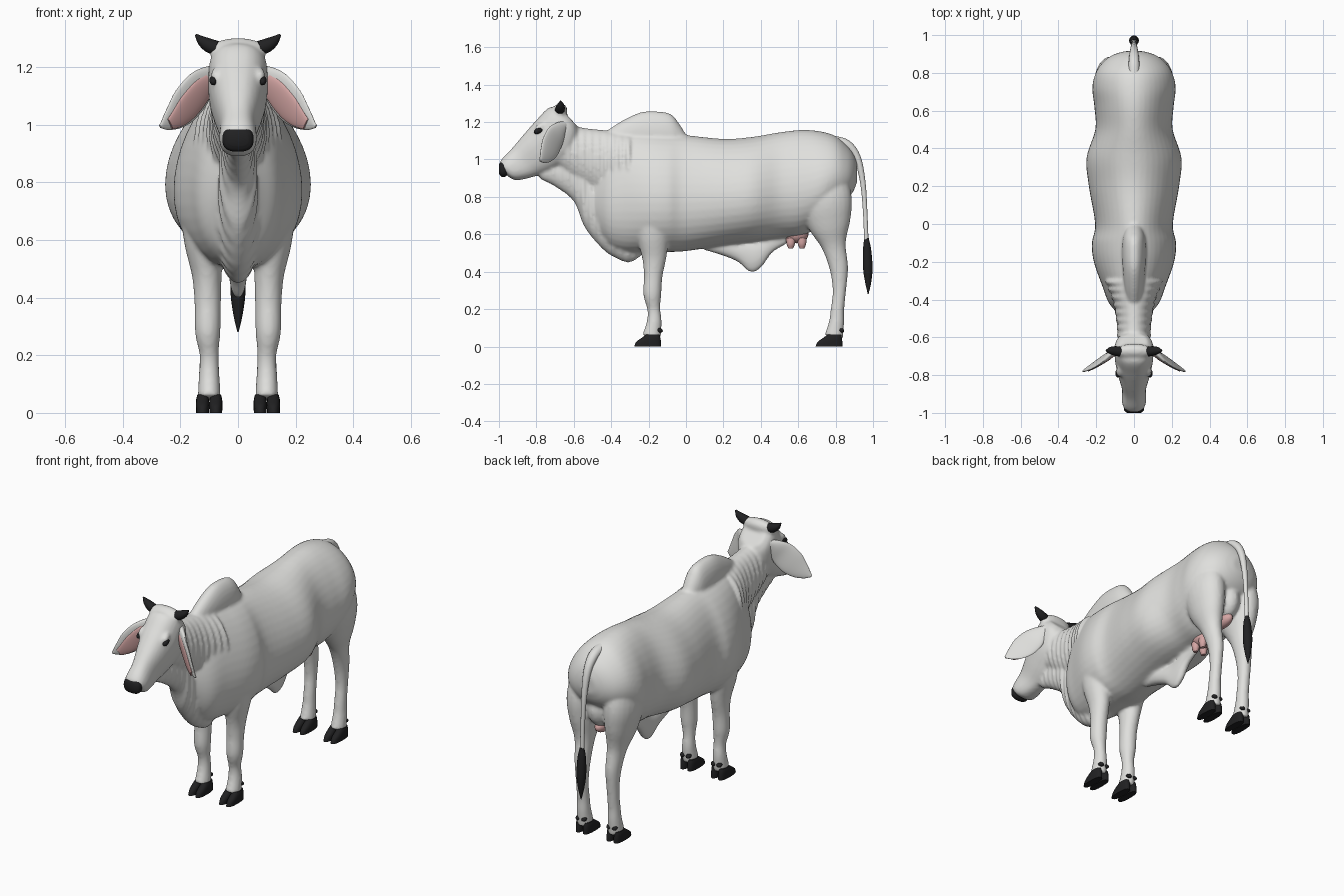
import bpy, bmesh, math
from mathutils import Vector, Matrix

old = bpy.data.objects.get("Cube")
if old:
    bpy.data.objects.remove(old)


def material(name, color):
    m = bpy.data.materials.new(name)
    m.use_nodes = True
    m.diffuse_color = (*color, 1)
    bsdf = m.node_tree.nodes["Principled BSDF"]
    bsdf.inputs["Base Color"].default_value = (*color, 1)
    bsdf.inputs["Roughness"].default_value = 0.7
    return m


HIDE = material("pale hide", (0.74, 0.74, 0.72))
PINK = material("pink skin", (0.66, 0.38, 0.37))
BLACK = material("black horn", (0.015, 0.015, 0.016))
X, Y, Z = Vector((1, 0, 0)), Vector((0, 1, 0)), Vector((0, 0, 1))


def smooth_path(points, steps):
    """Catmull-Rom through tuples of any length."""
    pts = [Vector(p) for p in points]
    pts = [2 * pts[0] - pts[1]] + pts + [2 * pts[-1] - pts[-2]]
    out = []
    for a, b, c, d in zip(pts, pts[1:], pts[2:], pts[3:]):
        for i in range(steps):
            t = i / steps
            out.append(0.5 * (2 * b + (c - a) * t + (2 * a - 5 * b + 4 * c - d) * t * t
                              + (3 * b - a - 3 * c + d) * t ** 3))
    return out + [pts[-2]]


def loft(bm, points, side=X, axis=None, steps=5, sides=24, fold=0, power=1.0, sag=0):
    """Skin elliptical rings (x, y, z, side radius, depth radius) along a path."""
    path = smooth_path(points, steps)
    centres = [Vector(p[:3]) for p in path]
    rings = []
    for i, p in enumerate(path):
        t = axis or (centres[min(i + 1, len(path) - 1)] - centres[max(i - 1, 0)]).normalized()
        s = (side - t * side.dot(t)).normalized()
        n = t.cross(s)
        wave = 1 + fold * math.sin(p[1] * math.tau / 0.04)
        ring = []
        for k in range(sides):
            a = math.tau * k / sides
            c, d = math.cos(a), math.sin(a)
            c, d = (math.copysign(abs(v) ** power, v) for v in (c, d))
            c *= wave * (1 + sag * d)
            ring.append(bm.verts.new(centres[i] + s * c * max(p[3], 0.001)
                                     + n * d * max(p[4], 0.001)))
        rings.append(ring)
    for r, q in zip(rings, rings[1:]):
        for k in range(sides):
            j = (k + 1) % sides
            bm.faces.new((r[k], r[j], q[j], q[k]))
    bm.faces.new(rings[0][::-1])
    bm.faces.new(rings[-1])


def ball(bm, centre, radii, tilt=0):
    mat = Matrix.Translation(centre) @ Matrix.Rotation(tilt, 4, 'X') @ Matrix.Diagonal((*radii, 1))
    bmesh.ops.create_uvsphere(bm, u_segments=20, v_segments=12, radius=1, matrix=mat)


def finish(name, bm, mat):
    bmesh.ops.recalc_face_normals(bm, faces=bm.faces)
    me = bpy.data.meshes.new(name)
    bm.to_mesh(me)
    bm.free()
    me.materials.append(mat)
    ob = bpy.data.objects.new(name, me)
    bpy.context.collection.objects.link(ob)
    bpy.ops.object.select_all(action='DESELECT')
    ob.select_set(True)
    bpy.context.view_layer.objects.active = ob
    bpy.ops.object.shade_smooth_by_angle(angle=math.radians(50))
    return ob


def mirrored(points, s):
    return [(p[0] * s, *p[1:]) for p in points]


def centred(points):
    return [(0, *p) for p in points]


# Hide: trunk, neck, dewlap, head, hump and legs fused into one skin
skin = bmesh.new()
trunk = [(-.49, .80, .07, .15), (-.42, .80, .13, .26), (-.33, .82, .165, .32),
         (-.2, .82, .21, .32), (-.1, .82, .22, .315), (0, .82, .203, .31),
         (.2, .825, .236, .285), (.35, .84, .248, .28), (.5, .862, .202, .283),
         (.62, .875, .207, .283), (.72, .90, .218, .25), (.80, .93, .2, .195),
         (.86, .93, .16, .145), (.895, .93, .11, .1), (.915, .93, .05, .05)]
loft(skin, centred(trunk), axis=Y, sides=40, sag=0.17)
neck = [(-.3, .95, .15, .19), (-.42, .97, .108, .185), (-.52, 1.0, .092, .165),
        (-.62, 1.04, .085, .14), (-.7, 1.08, .08, .11)]
loft(skin, centred(neck), axis=Y, steps=14, sides=32, fold=0.06)
dewlap = [(-.78, .925, .03, .03), (-.7, .93, .045, .075), (-.6, .90, .055, .125),
          (-.54, .82, .065, .185), (-.45, .68, .07, .155), (-.38, .61, .07, .135),
          (-.3, .58, .06, .13), (-.22, .58, .04, .08)]
loft(skin, centred(dewlap), axis=Y, steps=10, fold=0.1)
head = [(-.62, 1.22, .07, .06), (-.65, 1.195, .1, .115), (-.705, 1.108, .102, .14),
        (-.785, 1.04, .084, .125), (-.862, .987, .064, .1), (-.924, .952, .065, .08),
        (-.954, .935, .058, .062), (-.968, .928, .03, .035)]
loft(skin, centred(head), axis=Vector((0, -.73, -.68)), power=0.85)
ball(skin, (0, -.675, 1.257), (.104, .04, .044), -0.5)
hump = [(-.43, 1.1, .035, .05), (-.34, 1.12, .05, .088), (-.24, 1.13, .06, .123),
        (-.15, 1.13, .064, .127), (-.08, 1.12, .06, .122), (-.035, 1.1, .048, .09),
        (0, 1.08, .035, .055), (.04, 1.07, .02, .03)]
loft(skin, centred(hump), axis=Y)
sheath = [(.1, .54, .02, .025), (.2, .53, .035, .045), (.28, .505, .034, .055),
          (.345, .48, .03, .083), (.40, .50, .028, .08), (.46, .55, .024, .05), (.54, .58, .02, .03)]
loft(skin, centred(sheath), axis=Y)
front_leg = [(.115, -.17, .85, .05, .08), (.117, -.17, .72, .08, .115), (.118, -.175, .6, .07, .09),
             (.108, -.17, .48, .052, .066),
             (.105, -.175, .38, .046, .05), (.105, -.18, .28, .044, .048), (.1, -.172, .2, .033, .035),
             (.1, -.17, .13, .036, .04), (.1, -.185, .05, .04, .05)]
hind_leg = [(.11, .72, .99, .06, .11), (.12, .745, .8, .09, .14), (.115, .765, .66, .076, .116),
            (.105, .79, .54, .05, .066), (.1, .817, .42, .04, .05), (.1, .82, .3, .033, .036),
            (.1, .81, .2, .033, .036), (.1, .805, .13, .036, .041), (.1, .79, .05, .04, .05)]
for s in (1, -1):
    loft(skin, mirrored(front_leg, s))
    loft(skin, mirrored(hind_leg, s))
    ball(skin, (s * .078, -.78, 1.17), (.016, .035, .022), 0.7)
ball(skin, (0, .775, .75), (.07, .1, .11))
hide = finish("body_hide", skin, HIDE)
remesh = hide.modifiers.new("fuse", 'REMESH')
remesh.mode = 'VOXEL'
remesh.voxel_size = 0.009
remesh.use_smooth_shade = True
relax = hide.modifiers.new("relax", 'SMOOTH')
relax.factor = 0.5
relax.iterations = 6

# Tail and its dark tuft
bm = bmesh.new()
loft(bm, centred([(.78, 1.105, .03, .025), (.86, 1.08, .028, .025), (.915, 1.01, .022, .02),
                  (.945, .88, .016, .015), (.958, .72, .012, .012), (.965, .54, .013, .012)]), sides=14)
finish("tail", bm, HIDE)
bm = bmesh.new()
loft(bm, centred([(.965, .58, .012, .012), (.968, .52, .023, .022), (.972, .42, .026, .026),
                  (.974, .34, .016, .016), (.974, .28, .002, .002)]), sides=14)
finish("tail_tuft", bm, BLACK)

# Nose pad
bm = bmesh.new()
loft(bm, centred([(-.952, .953, .046, .036), (-.972, .95, .054, .044),
                  (-.99, .948, .05, .038), (-1.0, .95, .036, .024)]), axis=Y, power=0.75)
finish("nose", bm, BLACK)

# Udder with four teats, reaching back between the thighs
bm = bmesh.new()
ball(bm, (0, .59, .6), (.055, .065, .048))
ball(bm, (0, .755, .64), (.036, .08, .04))
for s in (1, -1):
    for y in (.56, .62):
        loft(bm, [(s * .026, y, .58, .022, .026), (s * .028, y, .548, .02, .022),
                  (s * .028, y, .525, .011, .013)], sides=12)
finish("udder", bm, PINK)

# Ears, horns, eyes and feet on both sides
ear = [(.08, -.65, 1.185, .025, .02), (.11, -.675, 1.155, .05, .018), (.14, -.70, 1.12, .068, .015),
       (.18, -.725, 1.07, .07, .013), (.212, -.745, 1.035, .056, .011),
       (.245, -.765, 1.008, .032, .008), (.27, -.78, .993, .006, .005)]
horn = [(.075, -.675, 1.265, .026, .026), (.1, -.672, 1.274, .025, .025),
        (.125, -.67, 1.29, .019, .018), (.147, -.67, 1.312, .004, .004)]
for s, tag in ((1, "left"), (-1, "right")):
    across = Vector((s * .44, -.47, .66))
    bm = bmesh.new()
    loft(bm, mirrored(ear, s), side=across)
    finish(tag + "_ear", bm, HIDE)
    bm = bmesh.new()
    inner = [(x - .01, y - .004, z - .007, a * .7, b * .75) for x, y, z, a, b in ear[1:-1]]
    loft(bm, mirrored(inner, s), side=across)
    finish(tag + "_inner_ear", bm, PINK)
    bm = bmesh.new()
    loft(bm, mirrored(horn, s), side=Y, sides=14)
    finish(tag + "_horn", bm, BLACK)
    bm = bmesh.new()
    ball(bm, (s * .085, -.79, 1.153), (.014, .025, .015), 0.4)
    finish(tag + "_eye", bm, BLACK)
    for leg, y in (("front", -.205), ("hind", .765)):
        bm = bmesh.new()
        for toe in (-.023, .023):
            x = s * .1 + toe
            loft(bm, [(x, y, 0, .022, .072), (x, y + .005, .025, .023, .066),
                      (x, y + .018, .046, .022, .05), (x, y + .028, .064, .018, .036)],
                 axis=Z, sides=16, power=0.8)
            ball(bm, (s * .1 + toe * .8, y + .064, .087), (.015, .018, .012), -0.4)
        finish(f"{tag}_{leg}_hoof", bm, BLACK)
